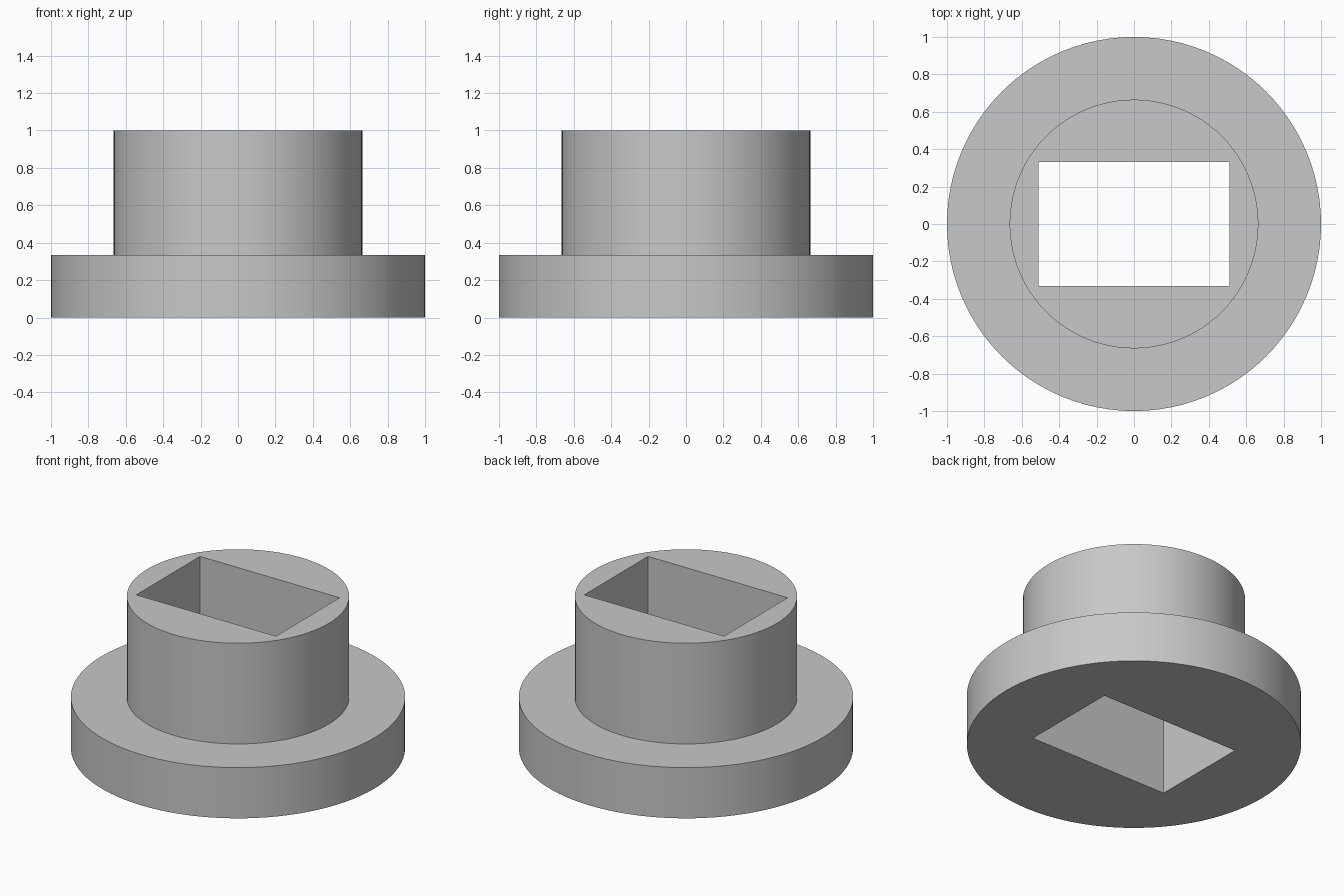
import bpy
import bmesh
from math import radians
from mathutils import Matrix, Vector

cube = bpy.data.objects.get("Cube")
if cube:
    bpy.data.objects.remove(cube, do_unlink=True)

SEGMENTS = 96
HEIGHT = 1.0
FLANGE_RADIUS, FLANGE_HEIGHT = 1.0, 0.335
HUB_RADIUS = 0.665
SLOT_X, SLOT_Y = 1.02, 0.665

grey = bpy.data.materials.new("plain grey")
grey.use_nodes = True
colour = (0.58, 0.58, 0.58, 1)
grey.diffuse_color = colour
grey.node_tree.nodes["Principled BSDF"].inputs["Base Color"].default_value = colour


def make_object(name, bm):
    bmesh.ops.recalc_face_normals(bm, faces=bm.faces)
    mesh = bpy.data.meshes.new(name)
    bm.to_mesh(mesh)
    bm.free()
    mesh.materials.append(grey)
    obj = bpy.data.objects.new(name, mesh)
    bpy.context.collection.objects.link(obj)
    return obj


# Flanged bushing: stepped profile turned around the z axis
profile = [(0, 0), (FLANGE_RADIUS, 0), (FLANGE_RADIUS, FLANGE_HEIGHT),
           (HUB_RADIUS, FLANGE_HEIGHT), (HUB_RADIUS, HEIGHT), (0, HEIGHT)]
bm = bmesh.new()
verts = [bm.verts.new((r, 0, z)) for r, z in profile]
edges = [bm.edges.new(pair) for pair in zip(verts, verts[1:])]
bmesh.ops.spin(bm, geom=verts + edges, cent=(0, 0, 0), axis=(0, 0, 1),
               angle=radians(360), steps=SEGMENTS, use_merge=True)
bmesh.ops.remove_doubles(bm, verts=bm.verts, dist=0.0001)
# Merge the flat rings and discs into single faces
bmesh.ops.dissolve_verts(bm, verts=[v for v in bm.verts if v.co.xy.length < 0.001])
bushing = make_object("flanged_bushing", bm)

# Rectangular slot through the full height
bm = bmesh.new()
bmesh.ops.create_cube(bm, size=1, matrix=Matrix.Translation((0, 0, HEIGHT / 2))
                      @ Matrix.Diagonal(Vector((SLOT_X, SLOT_Y, HEIGHT * 2, 1))))
cutter = make_object("slot_cutter", bm)
cutter.hide_render = True

cut = bushing.modifiers.new("slot", 'BOOLEAN')
cut.operation = 'DIFFERENCE'
cut.solver = 'EXACT'
cut.object = cutter

bpy.ops.object.select_all(action='DESELECT')
bushing.select_set(True)
bpy.context.view_layer.objects.active = bushing
bpy.ops.object.modifier_apply(modifier=cut.name)
bpy.data.objects.remove(cutter, do_unlink=True)
bpy.ops.object.shade_smooth_by_angle(angle=radians(30))
